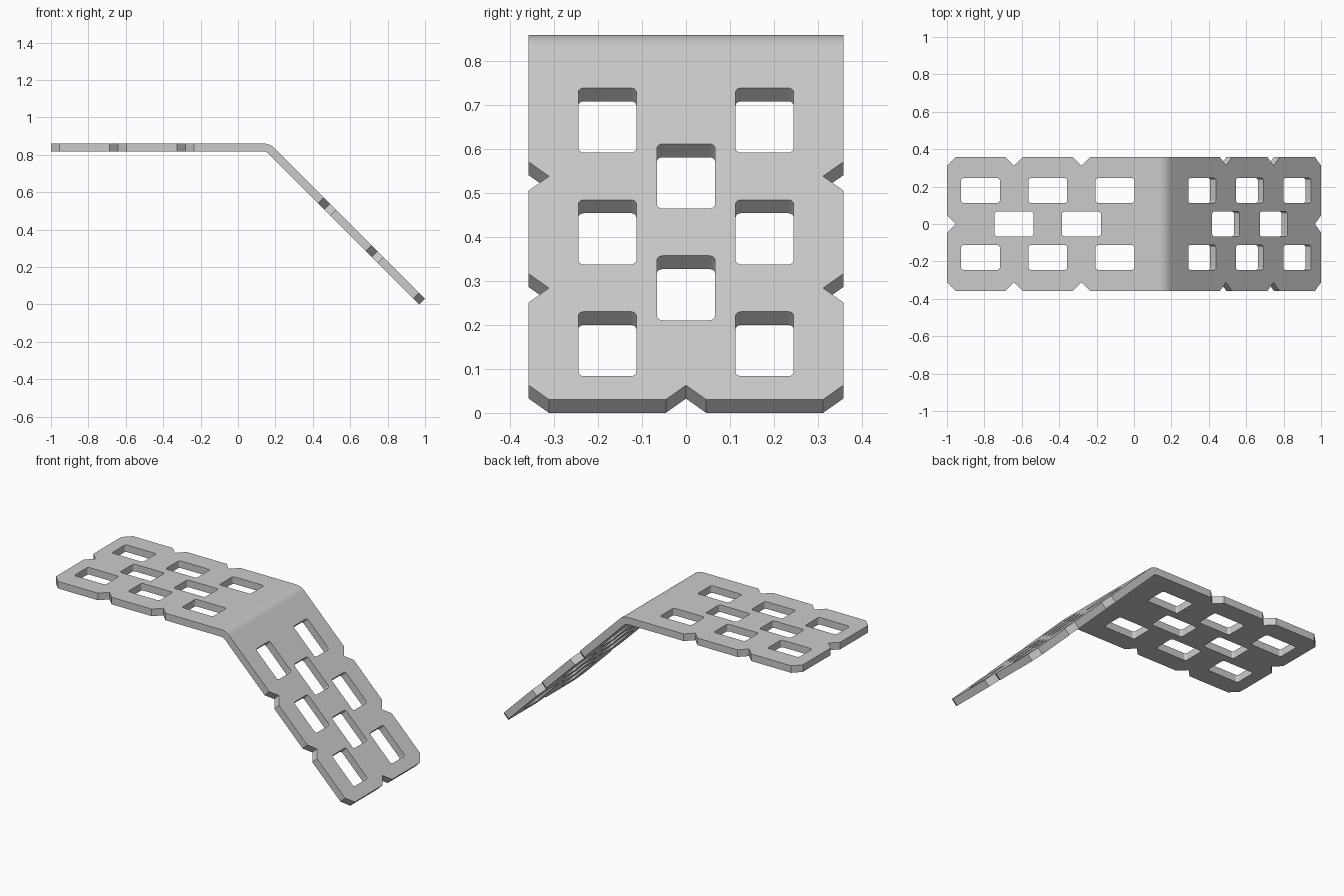
import bpy, bmesh
from math import sin, cos, tan, pi, sqrt
from mathutils import Vector, Matrix

if "Cube" in bpy.data.objects:
    bpy.data.objects.remove(bpy.data.objects["Cube"])

T, H, HALF_W = 0.043, 0.86, 0.358      # thickness, height, half width
R_OUT = 0.08                           # outer bend radius
S = sqrt(0.5)


def prism(bm, loop, offset):
    """Extrude a closed loop of 3D points along offset."""
    face = bm.faces.new([bm.verts.new(p) for p in loop])
    geo = bmesh.ops.extrude_face_region(bm, geom=[face])["geom"]
    bmesh.ops.translate(bm, vec=offset,
                        verts=[v for v in geo if isinstance(v, bmesh.types.BMVert)])


def make_object(name, bm):
    bmesh.ops.recalc_face_normals(bm, faces=bm.faces[:])
    me = bpy.data.meshes.new(name)
    bm.to_mesh(me)
    bm.free()
    ob = bpy.data.objects.new(name, me)
    bpy.context.collection.objects.link(ob)
    return ob


# Bent strip: side profile with a 45 degree rounded bend
corner_x = 1 + T * S - H
cx, cz = corner_x - R_OUT * tan(pi / 8), H - R_OUT
N = 10
angles = [pi / 2 - pi / 4 * i / N for i in range(N + 1)]


def arc(r):
    return [(cx + r * cos(a), cz + r * sin(a)) for a in angles]


profile = ([(-1, H)] + arc(R_OUT) + [(1, T * S), (1 - T * S, 0)]
           + arc(R_OUT - T)[::-1] + [(-1, H - T)])
bm = bmesh.new()
prism(bm, [(x, -HALF_W, z) for x, z in profile], Vector((0, 2 * HALF_W, 0)))
plate = make_object("bent_perforated_plate", bm)


# Cutter outlines, in (distance from free end, y)
def rounded_rect(e, y, hx=0.104, hy=0.066, r=0.013, n=4):
    pts = []
    for q, (sx, sy) in enumerate([(1, 1), (-1, 1), (-1, -1), (1, -1)]):
        for i in range(n + 1):
            a = (q + i / n) * pi / 2
            pts.append((e + sx * (hx - r) + r * cos(a), y + sy * (hy - r) + r * sin(a)))
    return pts


def diamond(e, y, d=0.046):
    return [(e + d, y), (e, y + d), (e - d, y), (e, y - d)]


FIRST, STEP = 0.179, 0.18
outlines = [diamond(0, 0)]                                   # end notch
for side in (-1, 1):
    outlines += [rounded_rect(FIRST + 2 * k * STEP, side * 0.179) for k in range(3)]
    outlines += [diamond(e, side * HALF_W) for e in (0, FIRST + STEP, FIRST + 3 * STEP)]
outlines += [rounded_rect(FIRST + k * STEP, 0) for k in (1, 3)]

# Same pattern on both legs: (free end, direction towards bend, outward normal)
legs = [(Vector((-1, 0, H)), Vector((1, 0, 0)), Vector((0, 0, 1))),
        (Vector((1, 0, T * S)), Vector((-S, 0, S)), Vector((S, 0, S)))]
bm = bmesh.new()
for origin, along, normal in legs:
    for outline in outlines:
        prism(bm, [origin + along * e + Vector((0, y, 0)) + normal * 0.03
                   for e, y in outline], normal * -(T + 0.06))
cutter = make_object("hole_cutter", bm)
cutter.hide_render = True

# Cut the holes and notches
mod = plate.modifiers.new("holes", 'BOOLEAN')
mod.operation, mod.solver, mod.object = 'DIFFERENCE', 'EXACT', cutter
bpy.context.view_layer.objects.active = plate
plate.select_set(True)
cutter.select_set(False)
bpy.ops.object.modifier_apply(modifier=mod.name)
bpy.data.objects.remove(cutter, do_unlink=True)

# Smooth bend and hole corners, crisp edges elsewhere
bpy.ops.object.shade_smooth_by_angle(angle=pi / 6)
wn = plate.modifiers.new("flat_normals", 'WEIGHTED_NORMAL')
wn.keep_sharp = True
